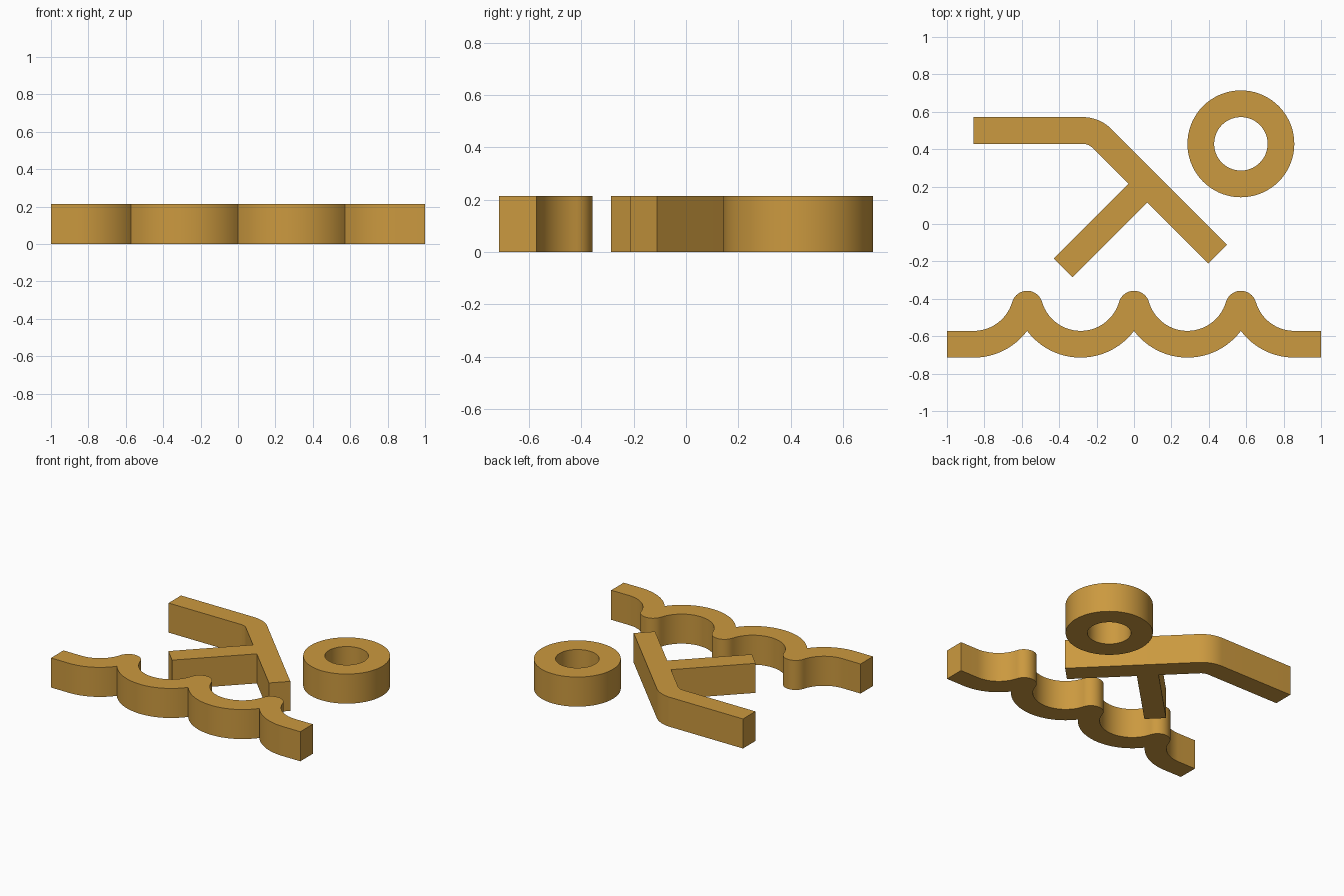
import bpy, bmesh
from math import sin, cos, asin, atan2, pi, radians, sqrt

if "Cube" in bpy.data.objects:
    bpy.data.objects.remove(bpy.data.objects["Cube"])

U = 1 / 7            # grid module of the design
H = 1.5 * U          # thickness

mat = bpy.data.materials.new("amber")
mat.diffuse_color = (0.6, 0.32, 0.05, 1)
mat.use_nodes = True
mat.node_tree.nodes["Principled BSDF"].inputs["Base Color"].default_value = mat.diffuse_color


def arc(cx, cy, r, a0, a1, n=20):
    """Points on an arc, angles in radians."""
    return [(cx + r * cos(a0 + (a1 - a0) * i / n),
             cy + r * sin(a0 + (a1 - a0) * i / n)) for i in range(n + 1)]


def finish(name, bm):
    bmesh.ops.remove_doubles(bm, verts=bm.verts, dist=1e-5)
    bmesh.ops.recalc_face_normals(bm, faces=bm.faces)
    me = bpy.data.meshes.new(name)
    bm.to_mesh(me)
    bm.free()
    me.materials.append(mat)
    ob = bpy.data.objects.new(name, me)
    bpy.context.collection.objects.link(ob)
    bpy.ops.object.select_all(action='DESELECT')
    ob.select_set(True)
    bpy.context.view_layer.objects.active = ob
    bpy.ops.object.shade_smooth_by_angle(angle=radians(30))


def extrude(name, pts):
    """Closed outline in units of U, raised from z = 0 to H."""
    bm = bmesh.new()
    clean = [p for i, p in enumerate(pts)
             if abs(p[0] - pts[i - 1][0]) + abs(p[1] - pts[i - 1][1]) > 1e-5]
    face = bm.faces.new([bm.verts.new((x * U, y * U, 0)) for x, y in clean])
    top = bmesh.ops.extrude_face_region(bm, geom=[face], use_keep_orig=True)["geom"]
    bmesh.ops.translate(bm, vec=(0, 0, H),
                        verts=[v for v in top if isinstance(v, bmesh.types.BMVert)])
    finish(name, bm)


# Waves: concave troughs on the upper edge, tangent round crests, scalloped lower edge
crest_r = 1.75 / 3
a = asin(crest_r / (1.5 + crest_r))
b = atan2(1.5, 2)            # direction from trough centre to the cusp
troughs = (-6, -2, 2, 6)
upper, lower = [(-7, -4)], [(-7, -5)]
for cx in troughs:
    first, last = cx == -6, cx == 6
    upper += arc(cx, -2.5, 1.5, 1.5 * pi if first else pi + a,
                 1.5 * pi if last else 2 * pi - a, 28)
    lower += arc(cx, -2.5, 2.5, 1.5 * pi if first else pi + b,
                 1.5 * pi if last else 2 * pi - b, 24)
    if last:
        upper = upper[:-28]
        lower = lower[:-24]
        upper += arc(cx, -2.5, 1.5, pi + a, 1.5 * pi, 14)[1:]
        lower += arc(cx, -2.5, 2.5, pi + b, 1.5 * pi, 12)[1:]
    else:
        upper += arc(cx + 2, -2.5 - crest_r, crest_r, pi - a, a)
upper.append((7, -4))
lower.append((7, -5))
extrude("waves", upper + lower[::-1])

# Swimmer body: bent bar with a diagonal leg, edges on x + y = s and y - x = d
s = 2 + sqrt(0.5)            # outer diagonal
si = s - sqrt(2)             # inner diagonal
bx, by = s - 4 - 1.5 * (sqrt(2) - 1), 2.5   # centre of the bend
d0, d1 = 0.30, 0.30 + sqrt(2)               # leg edges
body = [(-6, 3), (-6, 4)]
body += arc(bx, by, 1.5, pi / 2, pi / 4, 12)
body += [((s + 4.25) / 2, (s - 4.25) / 2), ((si + 4.25) / 2, (si - 4.25) / 2)]
body += [((si - d0) / 2, (si + d0) / 2),
         (-2.3, -2.3 + d0), (-2.3 - sqrt(0.5), -2.3 - sqrt(0.5) + d1),
         ((si - d1) / 2, (si + d1) / 2)]
body += arc(bx, by, 0.5, pi / 4, pi / 2, 12)
extrude("swimmer_body", body)

# Swimmer head: thick ring
bm = bmesh.new()
N = 72
section = [(2, 0), (2, H), (1, H), (1, 0)]
rings = [[bm.verts.new(((4 + r * cos(2 * pi * i / N)) * U,
                        (3 + r * sin(2 * pi * i / N)) * U, z)) for i in range(N)]
         for r, z in section]
for k in range(4):
    p, q = rings[k], rings[(k + 1) % 4]
    for i in range(N):
        j = (i + 1) % N
        bm.faces.new((p[i], p[j], q[j], q[i]))
finish("swimmer_head", bm)
